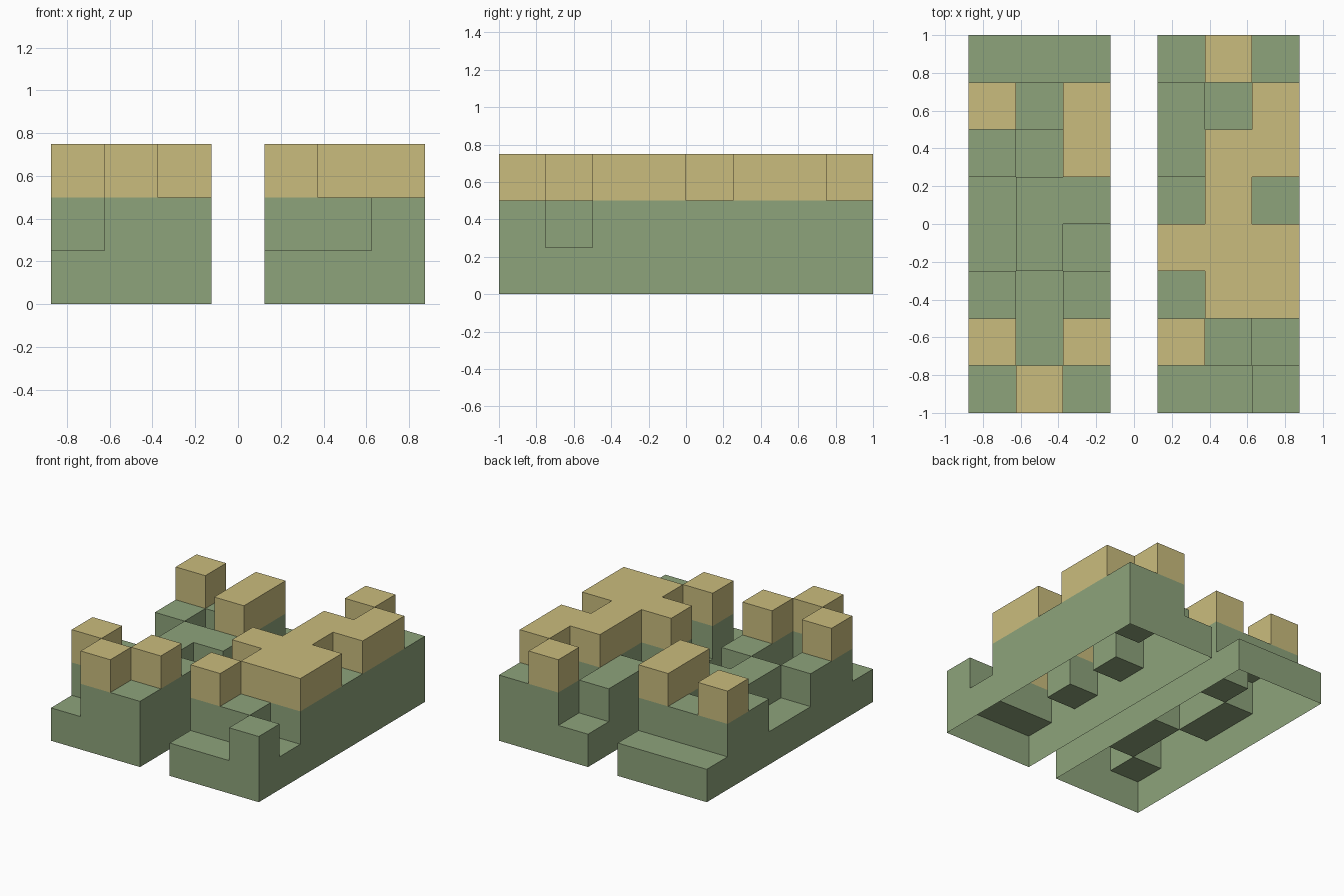
import bpy, bmesh

if "Cube" in bpy.data.objects:
    bpy.data.objects.remove(bpy.data.objects["Cube"])

CELL = 0.25

# Flat colours
def material(name, rgb):
    m = bpy.data.materials.new(name)
    m.diffuse_color = (*rgb, 1.0)
    m.use_nodes = True
    m.node_tree.nodes["Principled BSDF"].inputs["Base Color"].default_value = m.diffuse_color
    return m

GREEN = material("moss_green", (0.270, 0.368, 0.198))
TAN = material("sand_tan", (0.590, 0.505, 0.206))

# Column heights in cells, listed from the back row to the front row
LEFT = ["111", "323", "213", "122", "121", "212", "313", "132"]
RIGHT = ["132", "213", "233", "132", "333", "133", "321", "112"]


def terrain(name, rows, x0):
    """Hollow stepped block, open underneath: one top per cell, walls where heights drop."""
    h = {(i, 7 - j): int(c) for j, row in enumerate(rows) for i, c in enumerate(row)}
    bm = bmesh.new()

    def quad(corners, mat):
        f = bm.faces.new([bm.verts.new((x0 + x * CELL, -1 + y * CELL, z * CELL))
                          for x, y, z in corners])
        f.material_index = mat

    for (i, j), top in h.items():
        # cell top
        quad([(i, j, top), (i + 1, j, top), (i + 1, j + 1, top), (i, j + 1, top)],
             int(top == 3))
        # walls down to each lower neighbour, upper level is tan
        sides = {(0, -1): ((i, j), (i + 1, j)),
                 (1, 0): ((i + 1, j), (i + 1, j + 1)),
                 (0, 1): ((i + 1, j + 1), (i, j + 1)),
                 (-1, 0): ((i, j + 1), (i, j))}
        for (dx, dy), (a, b) in sides.items():
            for z in range(h.get((i + dx, j + dy), 0), top):
                quad([(*a, z), (*b, z), (*b, z + 1), (*a, z + 1)], int(z == 2))

    bmesh.ops.remove_doubles(bm, verts=bm.verts, dist=0.0001)
    me = bpy.data.meshes.new(name)
    bm.to_mesh(me)
    bm.free()
    me.materials.append(GREEN)
    me.materials.append(TAN)
    ob = bpy.data.objects.new(name, me)
    bpy.context.collection.objects.link(ob)


# Two parallel banks with a gap between them
terrain("left_bank", LEFT, -0.875)
terrain("right_bank", RIGHT, 0.125)
